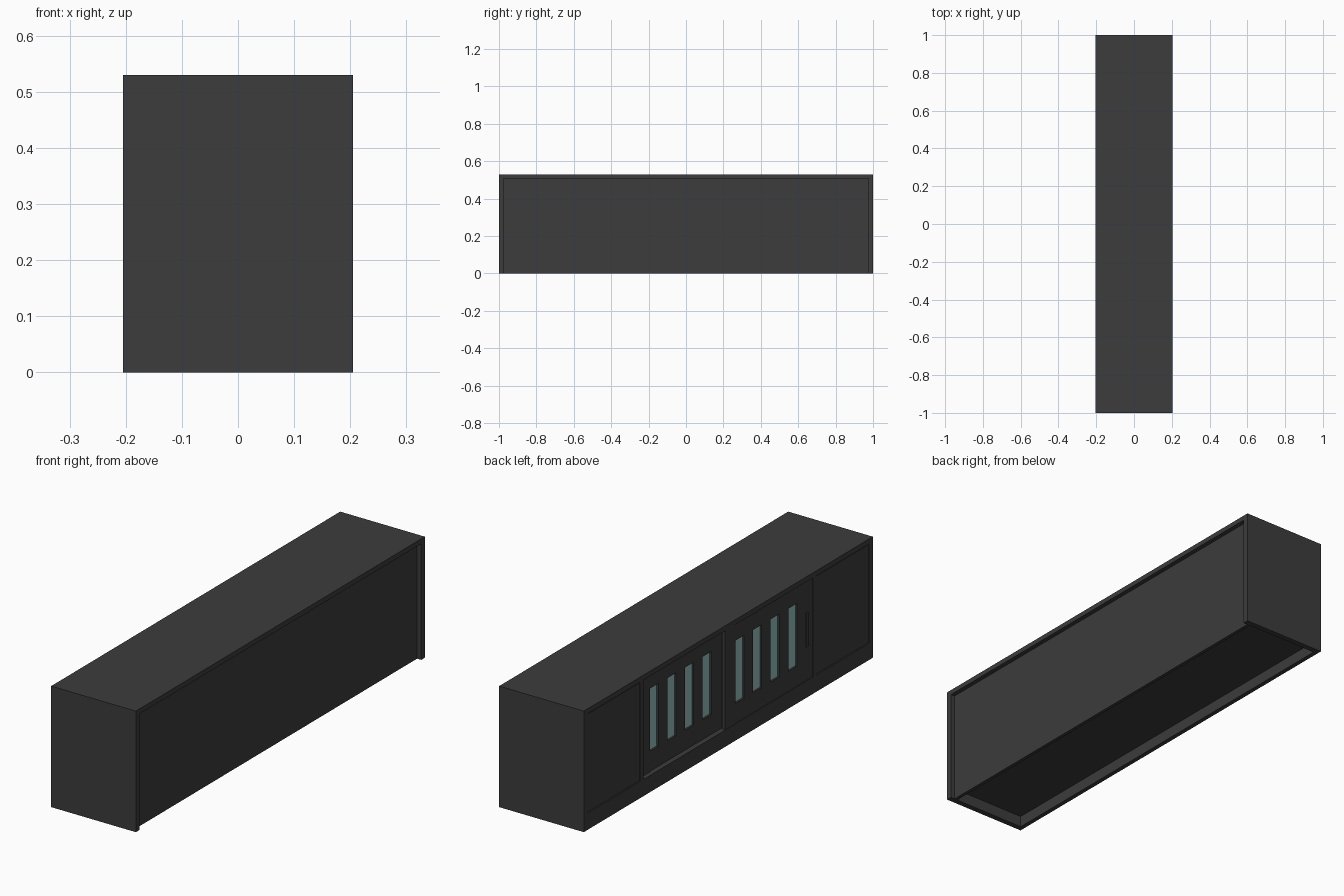
import bpy
import bmesh
from mathutils import Vector

cube = bpy.data.objects.get("Cube")
if cube:
    bpy.data.objects.remove(cube, do_unlink=True)


def material(name, rgb):
    mat = bpy.data.materials.new(name)
    mat.use_nodes = True
    mat.diffuse_color = (*rgb, 1)
    mat.node_tree.nodes["Principled BSDF"].inputs["Base Color"].default_value = (*rgb, 1)
    return mat


charcoal = material("charcoal", (0.045, 0.045, 0.045))
glass = material("pale teal glass", (0.31, 0.52, 0.52))


def boxes(name, spans, mat=charcoal):
    """One object from boxes given as (x range, y range, z range)."""
    bm = bmesh.new()
    for span in spans:
        low = Vector([min(r) for r in span])
        high = Vector([max(r) for r in span])
        verts = bmesh.ops.create_cube(bm, size=1)["verts"]
        bmesh.ops.scale(bm, vec=high - low, verts=verts)
        bmesh.ops.translate(bm, vec=(low + high) / 2, verts=verts)
    mesh = bpy.data.meshes.new(name)
    bm.to_mesh(mesh)
    bm.free()
    mesh.materials.append(mat)
    obj = bpy.data.objects.new(name, mesh)
    bpy.context.collection.objects.link(obj)
    return obj


X = 0.205        # half depth; the doors face -x
T = 0.025        # board thickness
TOP = 0.508      # underside of the top board
FLOOR = 0.073    # upper side of the bottom shelf
INNER = 1 - T
BACK = X - 0.02  # recessed back panel

# Carcass
boxes("top_board", [((-X, X), (-1, 1), (TOP, 0.53))])
boxes("back_panel", [((BACK - 0.015, BACK), (-INNER, INNER), (0, TOP))])
boxes("bottom_shelf", [((-X + 0.02, BACK - 0.015), (-INNER, INNER), (0.05, FLOOR))])
boxes("base_rail", [((-X, -X + 0.02), (-INNER, INNER), (0, FLOOR))])

# Mirrored ends, partitions and plain side doors
for side, word in ((1, "back"), (-1, "front")):
    boxes(word + "_end_board", [((-X, X), (side * INNER, side), (0, TOP))])
    boxes(word + "_partition",
          [((-X, BACK - 0.015), (side * 0.587, side * 0.61), (FLOOR, TOP))])
    boxes(word + "_plain_door",
          [((-X + 0.002, -X + 0.02), (side * 0.613, side * 0.972), (FLOOR + 0.003, TOP - 0.003))])


def sliding_door(name, x, start, end, first_slot):
    """Slotted door running toward -y, with a raised stile and glass behind the slots."""
    pitch, width, low, high = 0.122, 0.06, 0.16, 0.435
    depth = (x, x + 0.012)
    spans = [(depth, (start, end), (FLOOR, low)), (depth, (start, end), (high, TOP))]
    edge = start
    for i in range(4):
        slot = first_slot - i * pitch
        spans.append((depth, (edge, slot), (low, high)))
        edge = slot - width
    spans.append((depth, (edge, end), (low, high)))
    boxes(name, spans)
    boxes(name + "_stile", [((x - 0.003, x), (start, first_slot + 0.003), (FLOOR, TOP))])
    boxes(name + "_glass",
          [((x + 0.008, x + 0.011), (first_slot, edge), (low, high))], glass)


# Overlapping sliding doors: one on the rear track, one on the front track
sliding_door("rear_sliding_door", -X + 0.023, 0.587, -0.02, 0.511)
sliding_door("front_sliding_door", -X + 0.004, 0.02, -0.587, -0.055)
boxes("door_pull", [((-X, -X + 0.004), (-0.556, -0.542), (0.22, 0.37))])
